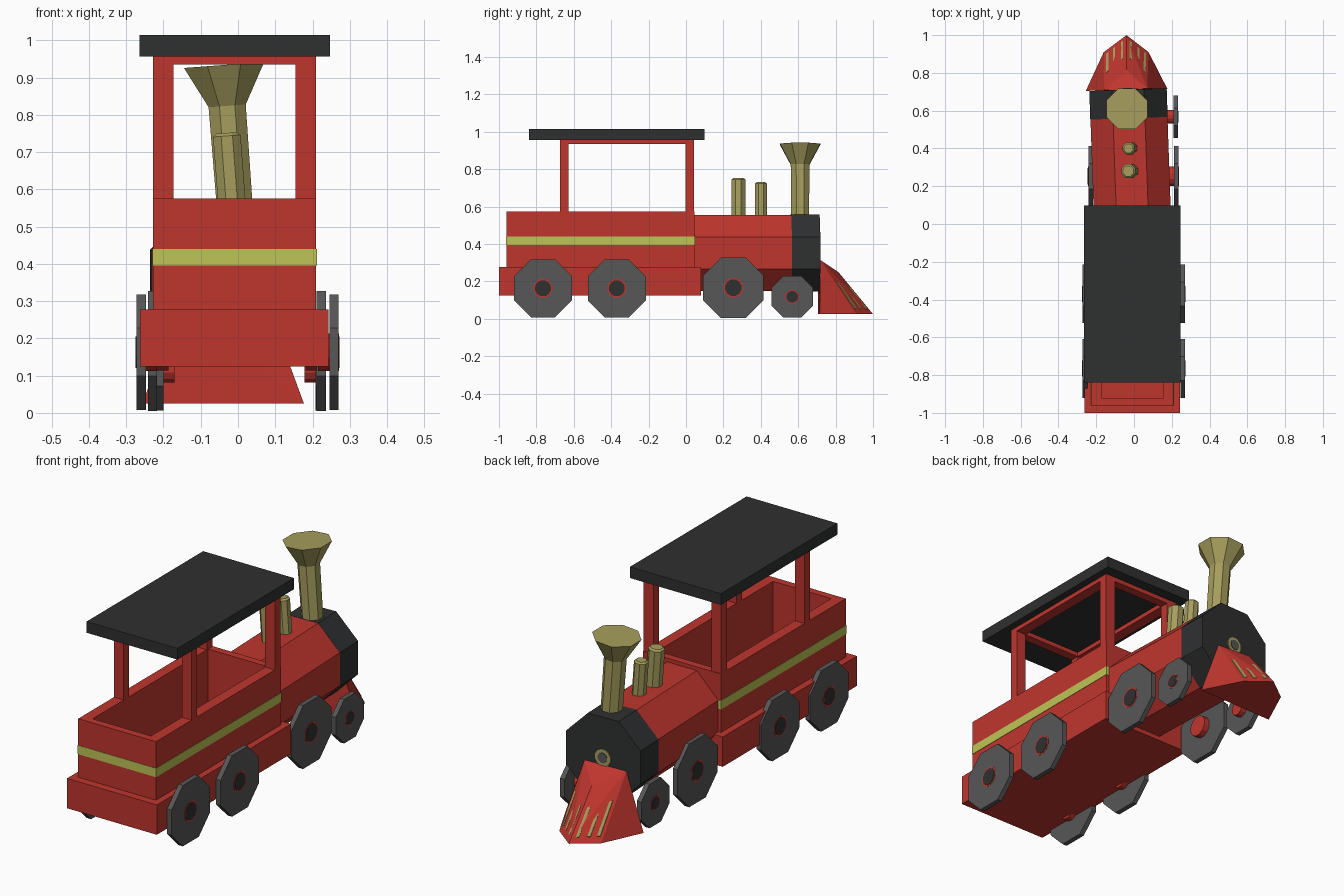
import bpy, bmesh, math
from mathutils import Matrix, Vector

if "Cube" in bpy.data.objects:
    bpy.data.objects.remove(bpy.data.objects["Cube"])


def material(name, rgb):
    m = bpy.data.materials.new(name)
    m.diffuse_color = (*rgb, 1)
    m.use_nodes = True
    m.node_tree.nodes["Principled BSDF"].inputs["Base Color"].default_value = m.diffuse_color
    return m


RED = material("red paint", (0.52, 0.036, 0.027))
BLACK = material("charcoal black", (0.028, 0.029, 0.030))
GRAY = material("wheel gray", (0.095, 0.095, 0.095))
BRASS = material("brass", (0.38, 0.34, 0.11))
YELLOW = material("stripe yellow", (0.52, 0.55, 0.09))


def finish(name, bm, mat):
    bmesh.ops.recalc_face_normals(bm, faces=bm.faces)
    me = bpy.data.meshes.new(name)
    bm.to_mesh(me)
    bm.free()
    me.materials.append(mat)
    ob = bpy.data.objects.new(name, me)
    bpy.context.collection.objects.link(ob)
    return ob


def box(name, x0, x1, y0, y1, z0, z1, mat):
    bm = bmesh.new()
    bmesh.ops.create_cube(bm, size=1)
    for v in bm.verts:
        v.co = ((x0 + x1) / 2 + v.co.x * (x1 - x0),
                (y0 + y1) / 2 + v.co.y * (y1 - y0),
                (z0 + z1) / 2 + v.co.z * (z1 - z0))
    return finish(name, bm, mat)


def frame(name, x0, x1, y0, y1, z0, z1, wx, wy, mat):
    """Hollow rectangular ring of walls."""
    bm = bmesh.new()
    loops = []
    for dx, dy, z in ((0, 0, z0), (0, 0, z1), (wx, wy, z1), (wx, wy, z0)):
        pts = ((x0 + dx, y0 + dy), (x1 - dx, y0 + dy), (x1 - dx, y1 - dy), (x0 + dx, y1 - dy))
        loops.append([bm.verts.new((x, y, z)) for x, y in pts])
    for a in range(4):
        p, q = loops[a], loops[(a + 1) % 4]
        for i in range(4):
            j = (i + 1) % 4
            bm.faces.new((p[i], p[j], q[j], q[i]))
    return finish(name, bm, mat)


def turned(name, profile, sides, matrix, mat):
    """Closed faceted solid from (apothem, height) pairs, flats facing the axes."""
    bm = bmesh.new()
    rings = []
    for r, z in profile:
        r /= math.cos(math.pi / sides)
        ring = []
        for i in range(sides):
            a = 2 * math.pi * (i + 0.5) / sides
            ring.append(bm.verts.new(matrix @ Vector((r * math.cos(a), r * math.sin(a), z))))
        rings.append(ring)
    for p, q in zip(rings, rings[1:]):
        for i in range(sides):
            j = (i + 1) % sides
            bm.faces.new((p[i], p[j], q[j], q[i]))
    bm.faces.new(rings[0])
    bm.faces.new(rings[-1])
    return finish(name, bm, mat)


# Chassis and open cab tub with stripe
box("chassis", -0.263, 0.243, -1.0, 0.08, 0.125, 0.277, RED)
CX0, CX1 = -0.228, 0.21
frame("cab_walls", CX0, CX1, -0.96, 0.045, 0.27, 0.575, 0.055, 0.038, RED)
frame("cab_stripe", CX0 - 0.002, CX1 + 0.002, -0.962, 0.047, 0.395, 0.44, 0.006, 0.006, YELLOW)

# Roof, top rail and corner posts
box("roof", -0.265, 0.247, -0.84, 0.098, 0.957, 1.014, BLACK)
frame("roof_rail", CX0, CX1, -0.673, 0.042, 0.935, 0.96, 0.055, 0.045, RED)
for end, y in (("rear", -0.673), ("front", -0.003)):
    for side, x in (("left", CX0), ("right", CX1 - 0.055)):
        box(f"post_{end}_{side}", x, x + 0.055, y, y + 0.045, 0.57, 0.94, RED)

# Octagonal boiler with dark smokebox, turned slightly to the left
boiler_m = (Matrix.Translation((-0.007, 0, 0.352)) @ Matrix.Rotation(0.035, 4, 'Z')
            @ Matrix.Rotation(-math.pi / 2, 4, 'X'))
turned("boiler", [(0.204, 0.02), (0.204, 0.56)], 8, boiler_m, RED)
turned("smokebox", [(0.205, 0.56), (0.205, 0.712)], 8, boiler_m, BLACK)
turned("lamp_rim", [(0.042, 0.70), (0.042, 0.717)], 12, boiler_m, BRASS)
turned("lamp_face", [(0.025, 0.70), (0.025, 0.720)], 12, boiler_m, GRAY)


# Chimney and two small pipes, leaning a little
def upright(x, y):
    return Matrix.Translation((x, y, 0.53)) @ Matrix.Rotation(-0.075, 4, 'Y')


turned("chimney", [(0.048, 0), (0.05, 0.295), (0.108, 0.405)], 8, upright(-0.007, 0.61), BRASS)
for n, y, r, h in ((1, 0.28, 0.037, 0.222), (2, 0.40, 0.032, 0.2)):
    turned(f"steam_pipe_{n}", [(r, 0), (r, h - 0.008), (r * 0.75, h)], 8, upright(-0.014, y), BRASS)

# Wheels: (name, y, z, apothem, left inner x, right inner x)
for n, y, z, r, xl, xr in (("rear", -0.765, 0.163, 0.155, 0.247, 0.245),
                           ("middle", -0.37, 0.163, 0.155, 0.247, 0.245),
                           ("drive", 0.253, 0.166, 0.161, 0.217, 0.211),
                           ("pilot", 0.568, 0.118, 0.112, 0.2, 0.208)):
    for side, s, x in (("left", -1, xl), ("right", 1, xr)):
        m = Matrix.Translation((s * x, y, z)) @ Matrix.Rotation(s * math.pi / 2, 4, 'Y')
        h = r / 0.155
        turned(f"{n}_wheel_{side}", [(r, 0), (r, 0.025)], 8, m, GRAY)
        turned(f"{n}_hub_ring_{side}", [(0.05 * h, -0.03), (0.05 * h, 0.026)], 12, m, RED)
        turned(f"{n}_hub_{side}", [(0.042 * h, 0.01), (0.042 * h, 0.028)], 12, m, BLACK)

# Wedge-shaped plough at the nose
bm = bmesh.new()
for p in ((-0.255, 0.705, 0.025), (0.177, 0.715, 0.025), (0.077, 0.91, 0.025),
          (-0.04, 1.0, 0.025), (-0.16, 0.91, 0.025),
          (-0.16, 0.708, 0.315), (0.07, 0.717, 0.315), (-0.04, 0.815, 0.25)):
    bm.verts.new(p)
bmesh.ops.convex_hull(bm, input=bm.verts)
finish("plough", bm, RED)

# Thin brass slats on the plough front
tip, ridge = Vector((-0.04, 1.0, 0.025)), Vector((-0.04, 0.815, 0.25))
for side, low, high in (("left", (-0.16, 0.91, 0.025), (-0.16, 0.708, 0.315)),
                        ("right", (0.077, 0.91, 0.025), (0.07, 0.717, 0.315))):
    low, high = Vector(low), Vector(high)
    for n, t in enumerate((0.15, 0.5, 0.8)):
        bm = bmesh.new()
        pts = []
        for u, v in ((t, 0.1), (t + 0.1, 0.1), (t + 0.1, 0.6), (t, 0.6)):
            pts.append(tip.lerp(low, u).lerp(ridge.lerp(high, u), v))
        out = Vector((0, 0.003, 0.003))
        back = [bm.verts.new(p - out) for p in pts]
        front = [bm.verts.new(p + out) for p in pts]
        bm.faces.new(back)
        bm.faces.new(front)
        for i in range(4):
            j = (i + 1) % 4
            bm.faces.new((back[i], back[j], front[j], front[i]))
        finish(f"plough_slat_{side}_{n + 1}", bm, BRASS)
